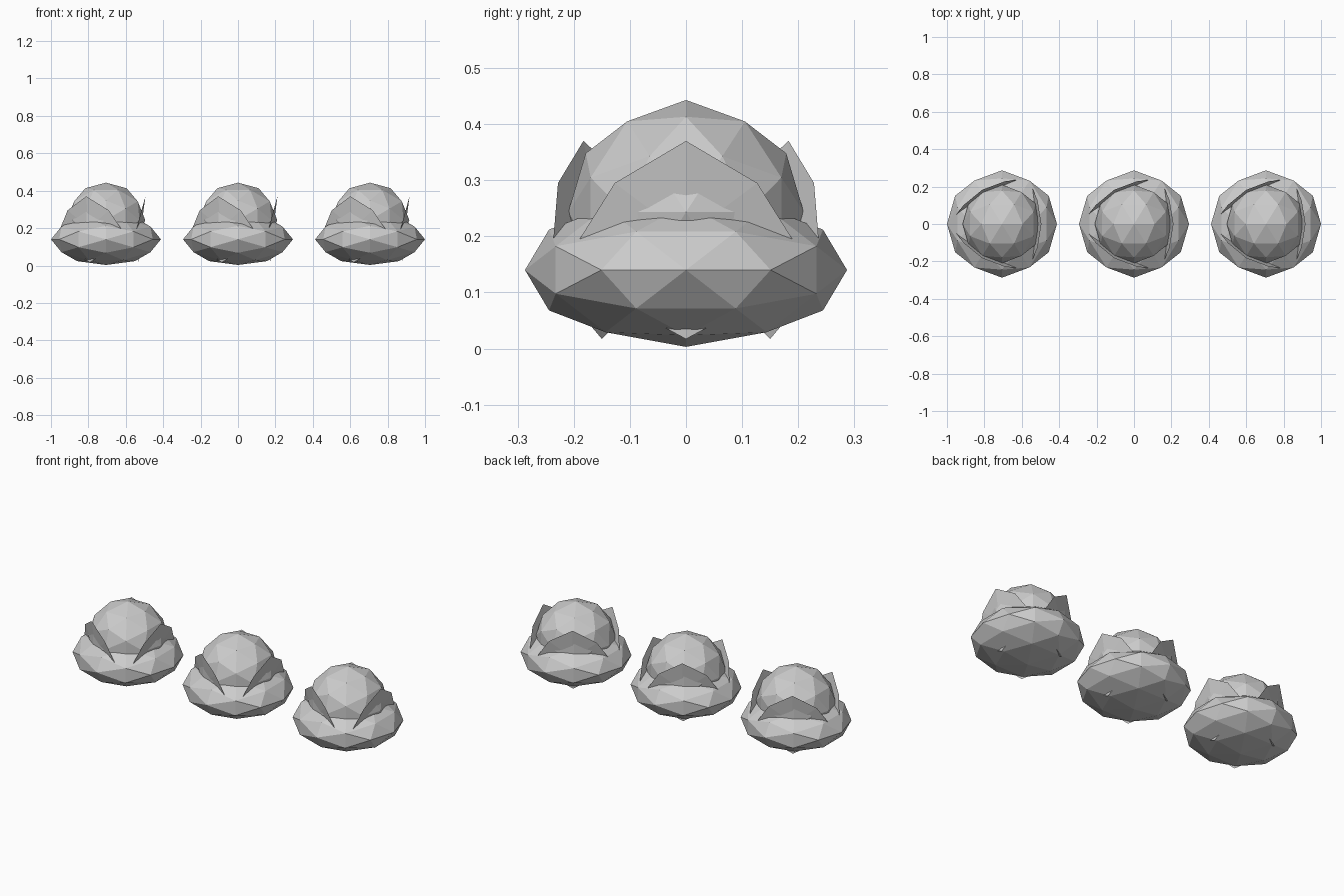
import bpy, bmesh, math
from itertools import product
from mathutils import Vector, Matrix

if "Cube" in bpy.data.objects:
    bpy.data.objects.remove(bpy.data.objects["Cube"], do_unlink=True)

grey = bpy.data.materials.new("plain_grey")
grey.use_nodes = True
colour = (0.6, 0.6, 0.6, 1)
grey.diffuse_color = colour
grey.node_tree.nodes["Principled BSDF"].inputs["Base Color"].default_value = colour


def finish(name, bm, x):
    bmesh.ops.recalc_face_normals(bm, faces=bm.faces)
    mesh = bpy.data.meshes.new(name)
    bm.to_mesh(mesh)
    bm.free()
    mesh.materials.append(grey)
    obj = bpy.data.objects.new(name, mesh)
    obj.location.x = x
    bpy.context.collection.objects.link(obj)


def faceted_ball(name, x, height, radii):
    # 80-sided ball standing on an edge axis, as a hull of symmetric points
    seeds = [(0, 0.851, 0.526), (0.309, 0.5, 0.809), (0, 0, 1)]
    points = set()
    for seed in seeds:
        for shift in range(3):
            p = seed[shift:] + seed[:shift]
            for s in product((1, -1), repeat=3):
                points.add(tuple(a * b + 0.0 for a, b in zip(p, s)))
    bm = bmesh.new()
    for p in sorted(points):
        bm.verts.new(Vector(p).normalized())
    bmesh.ops.convex_hull(bm, input=bm.verts)
    bmesh.ops.transform(bm, verts=bm.verts, matrix=Matrix.Translation((0, 0, height))
                        @ Matrix.Diagonal((*radii, 1)))
    finish(name, bm, x)


def fin(name, x, angle):
    # Thin curved lens leaning outwards, its rim bent back at the sides
    half = [(0, 0.37), (0.127, 0.295), (0.189, 0.196), (0.135, 0.09), (0, 0.017)]
    outline = half + [(-y, z) for y, z in half[-2:0:-1]]
    bm = bmesh.new()
    rim = [bm.verts.new((0.192 + 0.108 * (z - 0.193) - 0.8 * y * y, y, z))
           for y, z in outline]
    for centre_x in (0.188, 0.17):
        centre = bm.verts.new((centre_x, 0, 0.2))
        for a, b in zip(rim, rim[1:] + rim[:1]):
            bm.faces.new((centre, a, b))
    bmesh.ops.rotate(bm, verts=bm.verts, matrix=Matrix.Rotation(angle, 3, "Z"))
    finish(name, bm, x)


# Three identical pods in a row
for side, x in (("right", -0.706), ("middle", 0), ("left", 0.706)):
    faceted_ball(side + "_base", x, 0.14, (0.294, 0.287, 0.137))
    faceted_ball(side + "_dome", x, 0.243, (0.21, 0.21, 0.2))
    for i in range(3):
        fin(f"{side}_fin_{i + 1}", x, math.tau * i / 3)
